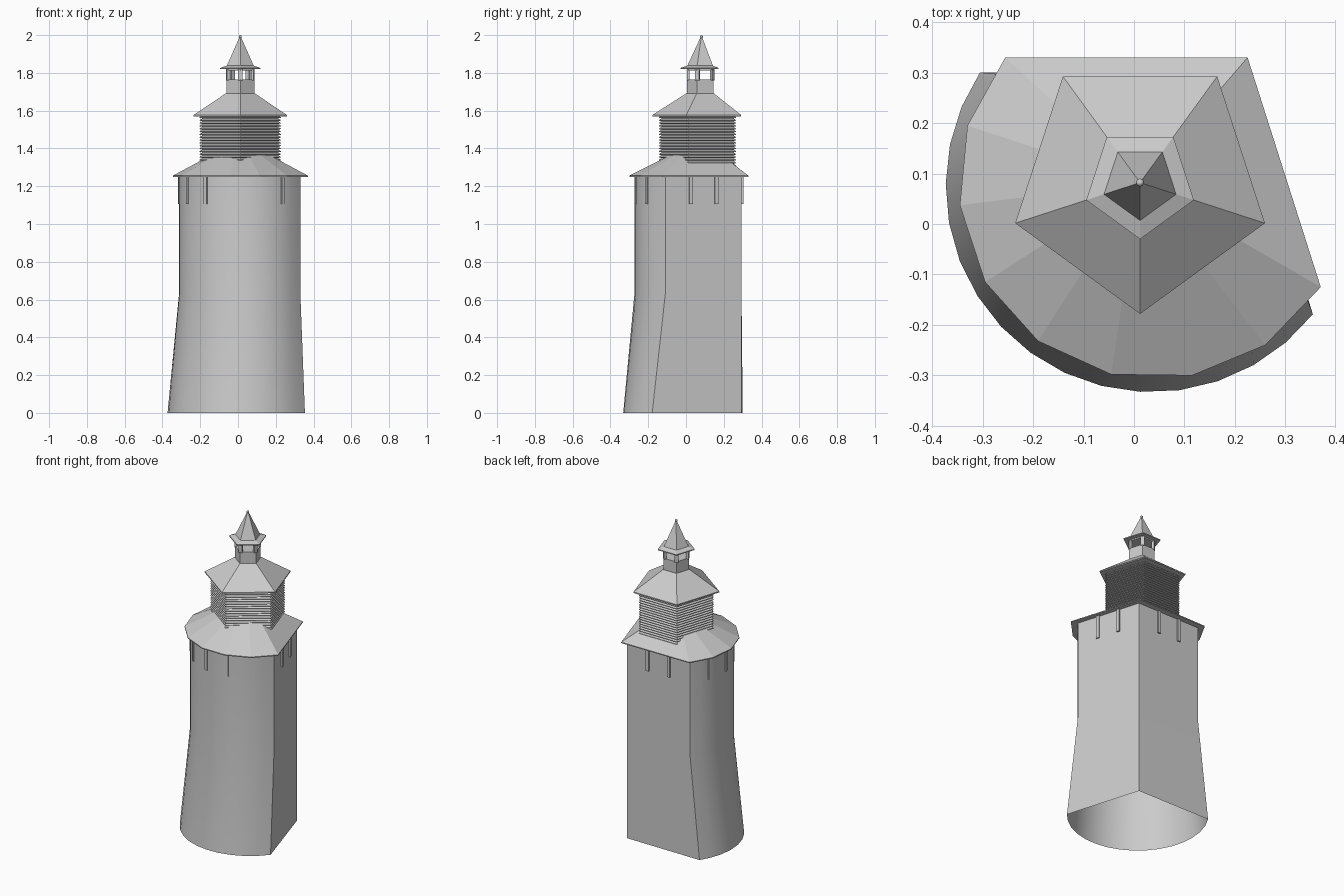
import bpy, bmesh, math
from mathutils import Vector, Matrix

if "Cube" in bpy.data.objects:
    bpy.data.objects.remove(bpy.data.objects["Cube"])

C = Vector((0.012, 0.082))      # axis of the lantern and spire
A = Vector((0.035, 0.075))      # centre of the rounded tower wall


def finish(name, bm):
    bmesh.ops.recalc_face_normals(bm, faces=bm.faces)
    me = bpy.data.meshes.new(name)
    bm.to_mesh(me)
    bm.free()
    ob = bpy.data.objects.new(name, me)
    bpy.context.collection.objects.link(ob)
    return ob


def loft(name, rings, bottom=True, top=True):
    """Skin a stack of (outline, z) rings, with optional end caps."""
    bm = bmesh.new()
    vs = [[bm.verts.new((p[0], p[1], z)) for p in pts] for pts, z in rings]
    n = len(vs[0])
    for a, b in zip(vs, vs[1:]):
        for i in range(n):
            j = (i + 1) % n
            bm.faces.new((a[i], a[j], b[j], b[i]))
    if bottom:
        bm.faces.new(vs[0][::-1])
    if top:
        bm.faces.new(vs[-1])
    return finish(name, bm)


def penta(r):
    return [C + Vector((math.cos(t), math.sin(t))) * r
            for t in (math.radians(-90 + 72 * i) for i in range(5))]


def posts(name, places, size, z0, z1):
    """Upright boxes at (point, angle)."""
    bm = bmesh.new()
    for p, ang in places:
        m = (Matrix.Translation((p[0], p[1], (z0 + z1) / 2))
             @ Matrix.Rotation(ang, 4, 'Z')
             @ Matrix.Diagonal((size[0], size[1], z1 - z0, 1)))
        bmesh.ops.create_cube(bm, size=1, matrix=m)
    return finish(name, bm)


def footprint(r, a0, a1, n=17):
    """Large arc closed by two flat walls meeting at the back corner."""
    pts = []
    for i in range(n):
        t = math.radians(a0 + (a1 - a0) * i / (n - 1))
        pts.append(A + Vector((math.cos(t), math.sin(t))) * r)
    return pts + [Vector((0.21, 0.295))]


# Tower shaft, open underneath, flaring below the kink
low = footprint(0.408, 146.5, 321.5)
high = footprint(0.348, 141.0, 328)
tower = loft("tower_wall", [(low, 0), (high, 0.63), (high, 1.255)],
             bottom=False, top=False)
bpy.context.view_layer.objects.active = tower
tower.select_set(True)
bpy.ops.object.shade_smooth_by_angle(angle=math.radians(25))
tower.select_set(False)

# Broad gallery roof
eave = [Vector(p) for p in (
    (-0.255, 0.33), (-0.33, 0.195), (-0.345, 0.037), (-0.295, -0.115),
    (-0.19, -0.232), (-0.045, -0.298), (0.115, -0.30), (0.26, -0.24),
    (0.37, -0.125), (0.225, 0.33))]
inner = [C + (p - C) * 0.3 for p in eave]
loft("gallery_roof", [(eave, 1.25), (eave, 1.256), (inner, 1.39)])

# Gallery posts under the roof corners and along the flat walls
places = []
for p in eave[1:8]:
    d = (p - A).normalized()
    places.append((A + d * 0.344, math.atan2(d.y, d.x)))
corner = high[-1]
for end in (high[0], high[-2]):
    for f in (1 / 3, 2 / 3):
        d = end - corner
        places.append((corner + d * f, math.atan2(d.y, d.x) + math.pi / 2))
posts("gallery_posts", places, (0.018, 0.02), 1.105, 1.252)

# Louvred five-sided lantern: a stack of sloping slats
slats, z0, z1 = 18, 1.305, 1.575
step = (z1 - z0) / slats
rings = []
for i in range(slats):
    z = z0 + i * step
    rings += [(penta(0.212), z), (penta(0.226), z + step * 0.15),
              (penta(0.226), z + step * 0.35), (penta(0.212), z + step * 0.9)]
loft("lantern_louvres", rings)

# Lantern roof
loft("lantern_roof", [(penta(0.26), 1.57), (penta(0.26), 1.577),
                      (penta(0.08), 1.692)])

# Cupola: solid sill with open windows between corner posts
loft("cupola_base", [(penta(0.078), 1.685), (penta(0.078), 1.765)])
posts("cupola_posts",
      [(p, math.radians(-90 + 72 * i)) for i, p in enumerate(penta(0.07))],
      (0.014, 0.022), 1.76, 1.825)
loft("cupola_lintel", [(penta(0.078), 1.812), (penta(0.078), 1.828)])

# Spire with flared eave and finial
loft("spire", [(penta(0.112), 1.82), (penta(0.112), 1.826),
               (penta(0.075), 1.838), (penta(0.004), 1.99)])
bm = bmesh.new()
bmesh.ops.create_uvsphere(bm, u_segments=10, v_segments=6, radius=0.008,
                          matrix=Matrix.Translation((C.x, C.y, 1.992)))
finish("finial", bm)
